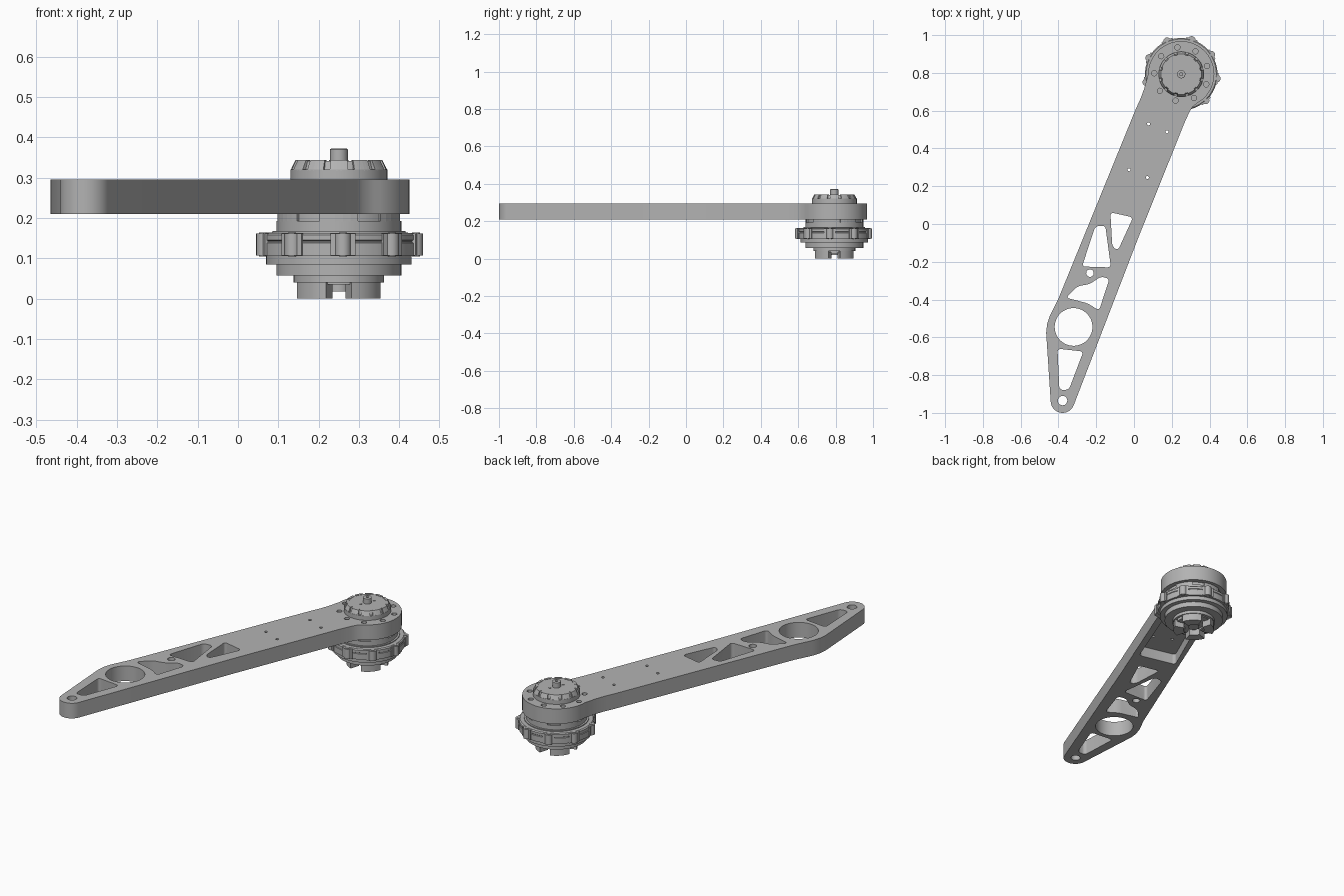
import bpy, bmesh
from math import sin, cos, pi, radians
from mathutils import Vector

if "Cube" in bpy.data.objects:
    bpy.data.objects.remove(bpy.data.objects["Cube"])

CX, CY = 0.25, 0.793          # motor axis
Z0, Z1 = 0.21, 0.295          # arm plate

grey = bpy.data.materials.new("machined_grey")
grey.use_nodes = True
COLOUR = (0.45, 0.45, 0.45, 1)
grey.diffuse_color = COLOUR
grey.node_tree.nodes["Principled BSDF"].inputs["Base Color"].default_value = COLOUR


def make(name, bm):
    bmesh.ops.recalc_face_normals(bm, faces=bm.faces)
    me = bpy.data.meshes.new(name)
    bm.to_mesh(me)
    bm.free()
    me.materials.append(grey)
    ob = bpy.data.objects.new(name, me)
    bpy.context.scene.collection.objects.link(ob)
    return ob


def smooth(ob, angle=30):
    bpy.ops.object.select_all(action='DESELECT')
    ob.select_set(True)
    bpy.context.view_layer.objects.active = ob
    bpy.ops.object.shade_smooth_by_angle(angle=radians(angle))


def arc(x, y, r, a0, a1, n):
    return [(x + r * cos(radians(a0 + (a1 - a0) * i / n)),
             y + r * sin(radians(a0 + (a1 - a0) * i / n))) for i in range(n + 1)]


def circle(x, y, r, n=24):
    return arc(x, y, r, 0, 360, n)[:-1]


def prism(bm, pts, z0, z1, rounding=0, top=None):
    """Extrude an outline; optionally round its upright edges or taper its top."""
    low = [bm.verts.new((x, y, z0)) for x, y in pts]
    high = [bm.verts.new((x, y, z1)) for x, y in (top or pts)]
    bm.faces.new(low[::-1])
    bm.faces.new(high)
    n = len(pts)
    for i in range(n):
        j = (i + 1) % n
        bm.faces.new((low[i], low[j], high[j], high[i]))
    if rounding:
        edges = [e for v in low for e in v.link_edges
                 if abs(e.verts[0].co.z - e.verts[1].co.z) > 1e-4]
        bmesh.ops.bevel(bm, geom=edges, offset=rounding, segments=5,
                        affect='EDGES', profile=0.5, clamp_overlap=True)


def lathe(name, profile, n=64):
    bm = bmesh.new()
    vs = [bm.verts.new((CX + r, CY, z)) for r, z in profile]
    es = [bm.edges.new(p) for p in zip(vs, vs[1:])]
    bmesh.ops.spin(bm, geom=vs + es, cent=(CX, CY, 0), axis=(0, 0, 1),
                   angle=2 * pi, steps=n, use_duplicate=False)
    bmesh.ops.remove_doubles(bm, verts=bm.verts, dist=1e-5)
    ob = make(name, bm)
    smooth(ob)
    return ob


def wedge(r0, r1, mid, width, n=5):
    return (arc(CX, CY, r1, mid - width / 2, mid + width / 2, n)
            + arc(CX, CY, r0, mid + width / 2, mid - width / 2, n))


def around(r, a):
    return CX + r * cos(radians(a)), CY + r * sin(radians(a))


def cut(ob, cutter):
    mod = ob.modifiers.new("cut", 'BOOLEAN')
    mod.operation, mod.solver, mod.object = 'DIFFERENCE', 'EXACT', cutter
    bpy.context.view_layer.update()
    dep = bpy.context.evaluated_depsgraph_get()
    me = bpy.data.meshes.new_from_object(ob.evaluated_get(dep))
    ob.modifiers.clear()
    ob.data = me
    bpy.data.objects.remove(cutter)


# Arm plate: round head, straight flanks, tapered tip
outline = arc(CX, CY, 0.175, -60, 180, 40)
outline += [(0.055, 0.72), (0.035, 0.665), (0.01, 0.61), (-0.40, -0.395),
            (-0.445, -0.485), (-0.46, -0.53), (-0.465, -0.575)]
outline += arc(-0.378, -0.937, 0.063, 183, 338, 14)
outline += [(0.02, -0.08), (0.265, 0.53), (0.292, 0.59), (0.31, 0.62)]
bm = bmesh.new()
prism(bm, outline, Z0, Z1)
arm = make("arm_plate", bm)

# Underside pocket between the motor and the lightening holes
bm = bmesh.new()
prism(bm, [(-0.145, 0.17), (0.065, 0.12), (0.23, 0.54), (0.23, 0.61), (0.05, 0.61)],
      Z0 - 0.05, Z1 - 0.025, 0.02)
cut(arm, make("pocket_cutter", bm))

# Lightening windows
windows = [
    [(-0.125, 0.062), (-0.005, 0.035), (-0.085, -0.14), (-0.115, -0.12)],
    [(-0.205, -0.012), (-0.152, -0.008), (-0.122, -0.23), (-0.275, -0.225)],
    [(-0.175, -0.278), (-0.13, -0.29), (-0.185, -0.458), (-0.245, -0.42),
     (-0.36, -0.39), (-0.3, -0.33), (-0.235, -0.318)],
    [(-0.405, -0.66), (-0.268, -0.675), (-0.345, -0.878), (-0.395, -0.878)],
]
bm = bmesh.new()
for w in windows:
    prism(bm, w, Z0 - 0.1, Z1 + 0.1, 0.018)

# Round holes: large bore, pins and small screws
for x, y, r in [(-0.32, -0.545, 0.1), (-0.378, -0.935, 0.025), (-0.233, -0.26, 0.02),
                (0.077, 0.53, 0.008), (0.175, 0.488, 0.008),
                (-0.026, 0.287, 0.008), (0.071, 0.246, 0.008)]:
    prism(bm, circle(x, y, r, 48 if r > 0.05 else 20), Z0 - 0.1, Z1 + 0.1)

# Shallow screw seats around the head
for i in range(9):
    prism(bm, circle(*around(0.143, 18 + 40 * i), 0.014, 16), Z1 - 0.02, Z1 + 0.1)
cut(arm, make("hole_cutter", bm))
smooth(arm)

# Motor body, stepped from base to neck
lathe("motor_housing", [
    (0, 0.035), (0.095, 0.035), (0.095, 0.04), (0.112, 0.04), (0.112, 0.057),
    (0.155, 0.057), (0.155, 0.085), (0.18, 0.085), (0.18, 0.106), (0.192, 0.106),
    (0.192, 0.138), (0.189, 0.14), (0.189, 0.143), (0.192, 0.145), (0.192, 0.158),
    (0.186, 0.163), (0.165, 0.163), (0.165, 0.168), (0.155, 0.168), (0.155, 0.192),
    (0.148, 0.192), (0.148, 0.22), (0, 0.22)])

# Rotor cap and shaft above the arm
lathe("rotor_cap", [
    (0, 0.25), (0.12, 0.25), (0.12, 0.32), (0.109, 0.32), (0.103, 0.341),
    (0.022, 0.341), (0.022, 0.37), (0.019, 0.372), (0.008, 0.372), (0.008, 0.362),
    (0, 0.362)])

# Tapered teeth around the cap
bm = bmesh.new()
for i in range(12):
    prism(bm, wedge(0.095, 0.12, 30 * i, 22), 0.318, 0.343,
          top=wedge(0.095, 0.108, 30 * i, 22))
make("rotor_teeth", bm)

# Two small screws on the cap
bm = bmesh.new()
for a in (65, 245):
    prism(bm, circle(*around(0.04, a), 0.007, 12), 0.338, 0.344)
make("cap_screws", bm)

# Clamp ears and their bolts
ears, bolts = bmesh.new(), bmesh.new()
for i in range(9):
    a = 33 + 40 * i
    prism(ears, circle(*around(0.19, a), 0.02, 16), 0.107, 0.161)
    prism(ears, wedge(0.18, 0.198, a, 18), 0.107, 0.161)
    prism(bolts, circle(*around(0.193, a), 0.01, 12), 0.104, 0.164)
smooth(make("clamp_ears", ears))
smooth(make("clamp_bolts", bolts))

# Raised pads on the neck under the arm
bm = bmesh.new()
for i in range(6):
    prism(bm, wedge(0.14, 0.155, 30 + 60 * i, 36), 0.19, 0.211)
make("neck_pads", bm)

# Connector feet, side lugs and centre hub under the motor
bm = bmesh.new()
for a in (45, 135, 225, 315):
    prism(bm, wedge(0.055, 0.108, a, 56), 0, 0.05)
for a in (0, 180):
    prism(bm, wedge(0.05, 0.1, a, 22), 0.025, 0.05)
prism(bm, circle(CX, CY, 0.03, 24), 0.018, 0.05)
smooth(make("connector_feet", bm))
